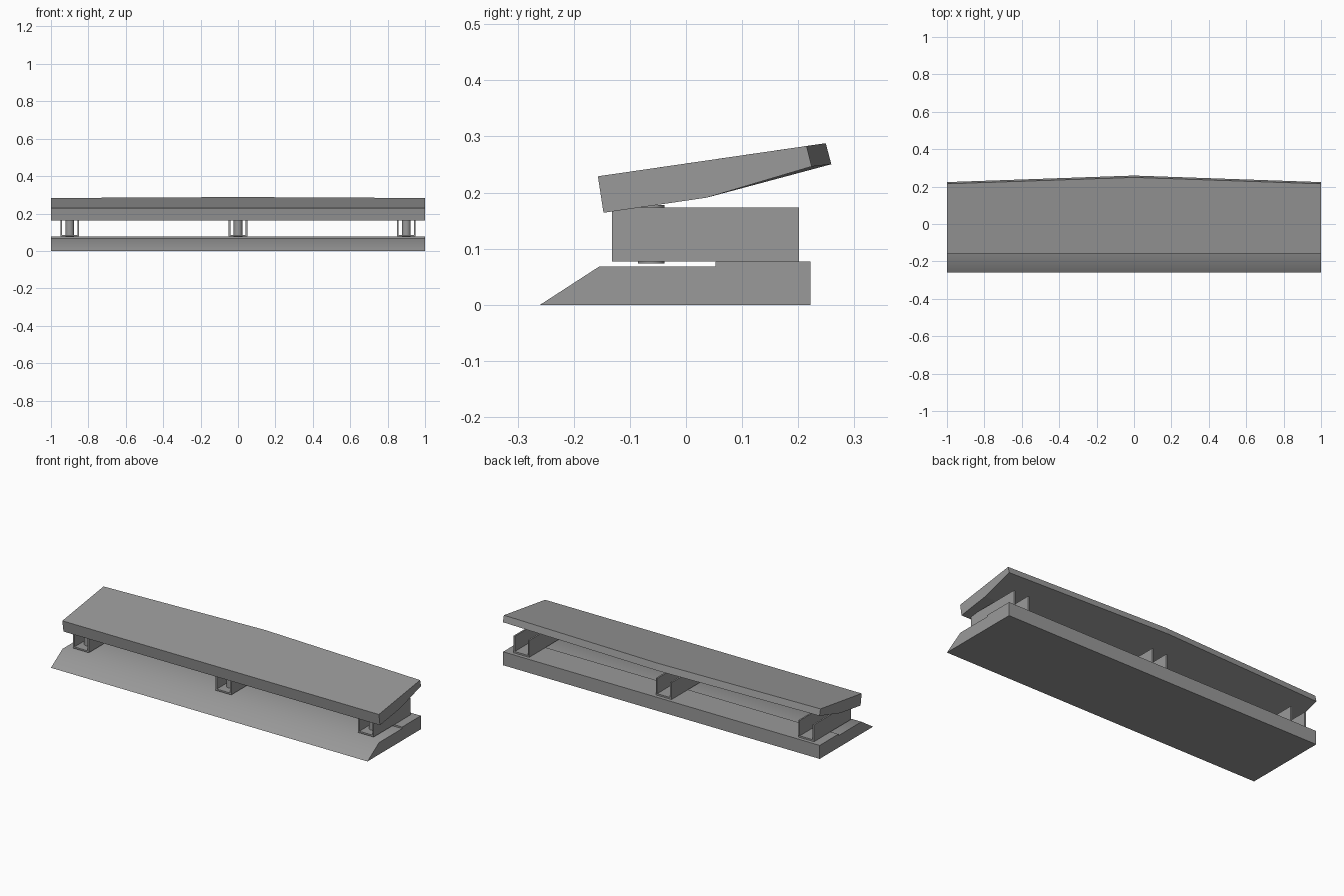
import bpy, bmesh
from math import radians

if "Cube" in bpy.data.objects:
    bpy.data.objects.remove(bpy.data.objects["Cube"])

# Dark grey material shared by all parts
grey = bpy.data.materials.new("dark_grey")
grey.diffuse_color = (0.32, 0.32, 0.32, 1)
grey.use_nodes = True
grey.node_tree.nodes["Principled BSDF"].inputs["Base Color"].default_value = grey.diffuse_color

def smooth(ob, angle):
    bpy.ops.object.select_all(action='DESELECT')
    ob.select_set(True)
    bpy.context.view_layer.objects.active = ob
    bpy.ops.object.shade_smooth_by_angle(angle=radians(angle))

def loft(name, sections):
    """Join matching closed cross-sections (lists of 3D points)."""
    bm = bmesh.new()
    rings = [[bm.verts.new(p) for p in s] for s in sections]
    n = len(rings[0])
    for a, b in zip(rings, rings[1:]):
        for i in range(n):
            j = (i + 1) % n
            bm.faces.new((a[i], a[j], b[j], b[i]))
    bm.faces.new(rings[0])
    bm.faces.new(rings[-1])
    bmesh.ops.recalc_face_normals(bm, faces=bm.faces)
    mesh = bpy.data.meshes.new(name)
    bm.to_mesh(mesh)
    bm.free()
    mesh.materials.append(grey)
    ob = bpy.data.objects.new(name, mesh)
    bpy.context.collection.objects.link(ob)
    return ob

# Base with softly shaded front slope and raised rear step
profile = [(-0.26, 0), (-0.155, 0.068), (0.053, 0.068),
           (0.053, 0.077), (0.222, 0.077), (0.222, 0)]
base = loft("base", [[(x, y, z) for y, z in profile] for x in (-1, 1)])
smooth(base, 40)

# Tilted top board, its rear edge swept out to a point in the middle
def board_section(x, reach):
    pts = [(-0.157, 0.229), (-0.147, 0.164), (0.037, 0.191),
           (0.224 + 0.035 * reach, 0.2465 + 0.004 * reach),
           (0.215 + 0.034 * reach, 0.283 + 0.005 * reach)]
    return [(x, y, z) for y, z in pts]

loft("top_board", [board_section(x, r) for x, r in ((-1, 0), (0, 1), (1, 0))])

# Three U-shaped supports, each with a round post
W, T = 0.05, 0.009
Z0, Z1 = 0.077, 0.173
for i, cx in enumerate((-0.9, 0, 0.9)):
    u = [(-W, Z0), (W, Z0), (W, Z1), (W - T, Z1),
         (W - T, Z0 + T), (-W + T, Z0 + T), (-W + T, Z1), (-W, Z1)]
    loft(f"support_bracket_{i + 1}",
         [[(cx + x, y, z) for x, z in u] for y in (-0.132, 0.201)])
    bpy.ops.mesh.primitive_cylinder_add(vertices=32, radius=0.0235, depth=0.104,
                                        location=(cx, -0.062, 0.126))
    post = bpy.context.object
    post.name = f"support_post_{i + 1}"
    post.data.materials.append(grey)
    smooth(post, 30)
